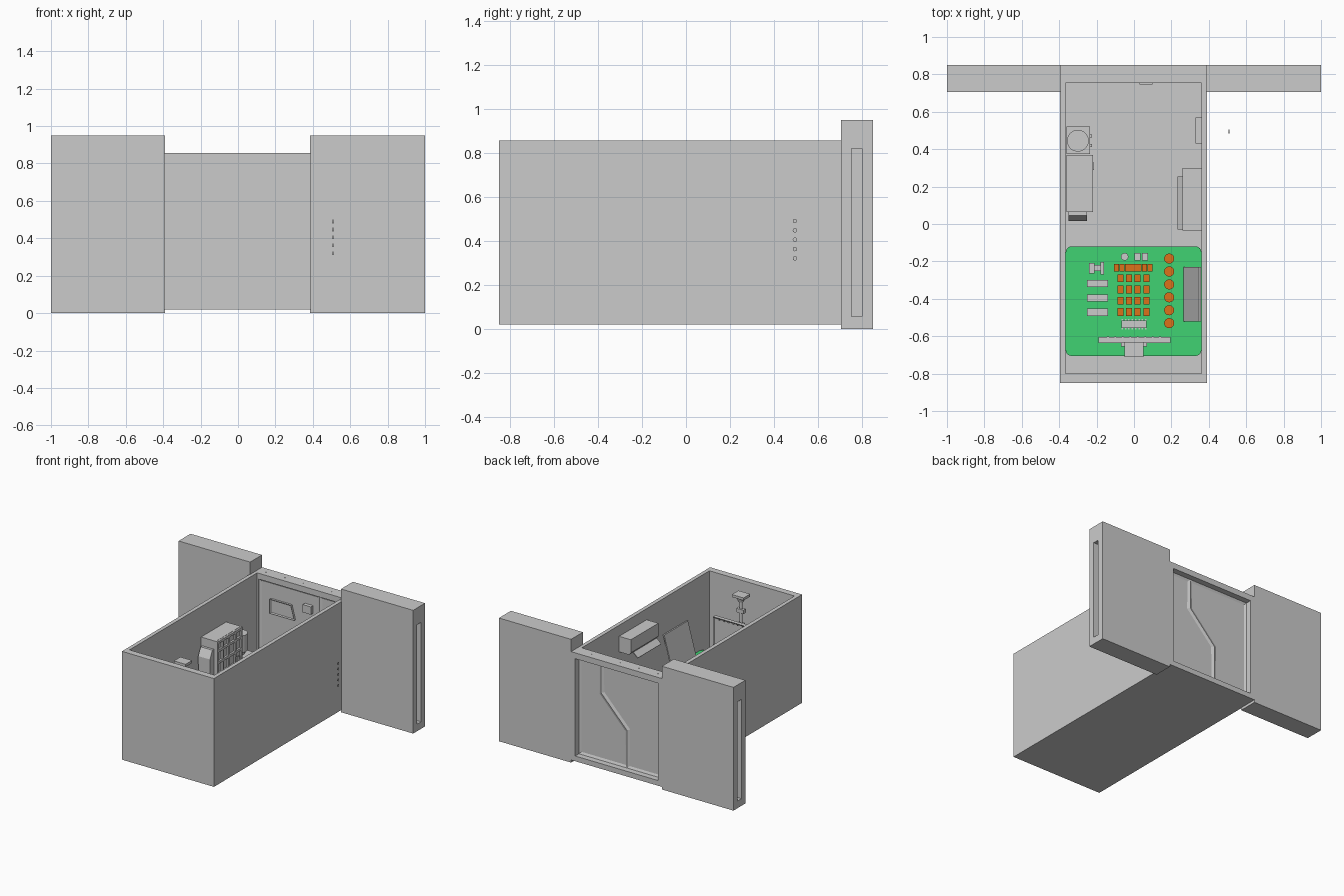
import bpy, bmesh, math
from mathutils import Vector


def material(name, rgb):
    m = bpy.data.materials.new(name)
    m.diffuse_color = (*rgb, 1)
    return m


GREEN = material("green", (0.05, 0.65, 0.17))
ORANGE = material("orange", (0.72, 0.17, 0.01))


def finish(name, bm, mat=None):
    bmesh.ops.recalc_face_normals(bm, faces=bm.faces)
    me = bpy.data.meshes.new(name)
    bm.to_mesh(me)
    bm.free()
    ob = bpy.data.objects.new(name, me)
    bpy.context.collection.objects.link(ob)
    if mat:
        me.materials.append(mat)
    return ob


def box(name, x0, x1, y0, y1, z0, z1, mat=None):
    bm = bmesh.new()
    bmesh.ops.create_cube(bm, size=1)
    for v in bm.verts:
        v.co = ((x0 + x1) / 2 + v.co.x * (x1 - x0), (y0 + y1) / 2 + v.co.y * (y1 - y0),
                (z0 + z1) / 2 + v.co.z * (z1 - z0))
    return finish(name, bm, mat)


def prism(name, pts, offset, mat=None, inset=0):
    """Extrude a planar outline; optionally sink a panel into both big faces."""
    bm = bmesh.new()
    face = bm.faces.new([bm.verts.new(p) for p in pts])
    ext = bmesh.ops.extrude_face_region(bm, geom=[face], use_keep_orig=True)
    new = [e for e in ext["geom"] if isinstance(e, bmesh.types.BMVert)]
    bmesh.ops.translate(bm, verts=new, vec=Vector(offset))
    bmesh.ops.recalc_face_normals(bm, faces=bm.faces)
    if inset:
        axis = Vector(offset).normalized()
        caps = [f for f in bm.faces if abs(f.normal.dot(axis)) > 0.99]
        bmesh.ops.inset_individual(bm, faces=caps, thickness=inset, depth=-0.008)
    return finish(name, bm, mat)


def cylinder(name, loc, r, h, mat=None, axis="Z", r2=None, sides=32):
    bm = bmesh.new()
    bmesh.ops.create_cone(bm, cap_ends=True, segments=sides, radius1=r,
                          radius2=r if r2 is None else r2, depth=h)
    ob = finish(name, bm, mat)
    ob.location = loc
    if axis == "X":
        ob.rotation_euler.y = math.pi / 2
    bpy.context.view_layer.objects.active = ob
    ob.select_set(True)
    bpy.ops.object.shade_smooth_by_angle()
    ob.select_set(False)
    return ob


def cut(ob, *bounds):
    cutter = box(ob.name + "_cutter", *bounds)
    cutter.hide_render = True
    cutter.hide_set(True)
    mod = ob.modifiers.new("cut", "BOOLEAN")
    mod.operation, mod.object, mod.solver = "DIFFERENCE", cutter, "EXACT"


# Open-topped room with doorway in the back wall
room = box("room_shell", -0.395, 0.39, -0.85, 0.85, 0.02, 0.855)
cut(room, -0.365, 0.36, -0.80, 0.755, 0.045, 1.0)
cut(room, -0.355, 0.35, 0.70, 0.95, 0.06, 0.81)

# Door pockets on both sides
for side, x0, x1 in (("left", -1.0, -0.39), ("right", 0.385, 1.0)):
    pocket = box(side + "_door_pocket", x0, x1, 0.705, 0.85, 0, 0.95)
    if side == "left":
        cut(pocket, -1.1, -0.41, 0.752, 0.80, 0.055, 0.82)
    else:
        cut(pocket, 0.41, 1.1, 0.752, 0.80, 0.055, 0.82)

# Two sliding leaves meeting along a slanted seam
seam = [(0.16, 0.81), (0.16, 0.58), (-0.06, 0.35), (-0.06, 0.06)]
for side, xe in (("left", -0.355), ("right", 0.35)):
    outline = seam + [(xe, 0.06), (xe, 0.81)]
    prism(side + "_door_leaf", [(x, 0.765, z) for x, z in outline], (0, 0.04, 0), inset=0.024)

# Inner window, latch and lintel lamps
prism("door_window", [(-0.26, 0.757, 0.57), (-0.05, 0.757, 0.57), (-0.08, 0.757, 0.68),
                      (-0.26, 0.757, 0.68)], (0, 0.02, 0), inset=0.01)
prism("door_window_small", [(0.2, 0.757, 0.57), (0.31, 0.757, 0.57), (0.31, 0.757, 0.68),
                            (0.2, 0.757, 0.68)], (0, 0.02, 0), inset=0.01)
box("door_latch", 0.03, 0.10, 0.745, 0.78, 0.66, 0.72)
for i in range(9):
    cylinder("lintel_lamp", (-0.32 + i * 0.08, 0.80, 0.855), 0.004, 0.003, sides=10)

# Wall control panel and its separate buttons
box("control_panel", 0.33, 0.36, 0.43, 0.57, 0.28, 0.53)
for i in range(5):
    cylinder("panel_button", (0.508, 0.495, 0.32 + i * 0.0425), 0.010, 0.004, axis="X", sides=16)

# Wall air unit with lowered flap
prism("air_unit", [(0.36, -0.035, 0.65), (0.275, -0.035, 0.65), (0.26, -0.035, 0.67),
                   (0.26, -0.035, 0.77), (0.36, -0.035, 0.77)], (0, 0.335, 0))
prism("air_unit_flap", [(0.27, -0.03, 0.655), (0.232, -0.03, 0.62), (0.235, -0.03, 0.615),
                        (0.275, -0.03, 0.65)], (0, 0.285, 0))

# Snack cabinet: body, glazed front made of bars, handle
box("cabinet_body", -0.36, -0.235, 0.065, 0.37, 0.045, 0.625)
for z in (0.06, 0.18, 0.27, 0.36, 0.45, 0.54, 0.605):
    box("cabinet_shelf_bar", -0.24, -0.22, 0.065, 0.37, z, z + 0.018)
for y in (0.065, 0.13, 0.20, 0.28, 0.352):
    box("cabinet_post", -0.24, -0.221, y, y + 0.018, 0.05, 0.625)
box("cabinet_keypad", -0.235, -0.222, 0.29, 0.36, 0.06, 0.28)
box("cabinet_handle", -0.222, -0.213, 0.29, 0.33, 0.30, 0.42)

# Waste bin with sloping top
prism("waste_bin", [(-0.35, 0.065, 0.045), (-0.35, 0.02, 0.045), (-0.35, 0.015, 0.50),
                    (-0.35, 0.045, 0.56), (-0.35, 0.065, 0.56)], (0.10, 0, 0))

# Water dispenser
box("dispenser_body", -0.362, -0.235, 0.375, 0.52, 0.045, 0.37)
cylinder("dispenser_neck", (-0.3, 0.445, 0.385), 0.03, 0.05, r2=0.057)
cylinder("dispenser_bottle", (-0.3, 0.445, 0.465), 0.058, 0.13)
for y in (0.42, 0.47):
    box("dispenser_tap", -0.235, -0.225, y - 0.008, y + 0.008, 0.29, 0.31)

# Green worktop with rounded corners, on legs
T = 0.285
pts = []
for cx, cy, a0 in ((0.33, -0.15, 0), (-0.335, -0.15, 90), (-0.335, -0.675, 180), (0.33, -0.675, 270)):
    for k in range(7):
        a = math.radians(a0 + k * 15)
        pts.append((cx + 0.03 * math.cos(a), cy + 0.03 * math.sin(a), T - 0.02))
prism("worktop", pts, (0, 0, 0.02), GREEN)
for x in (-0.32, 0.315):
    for y in (-0.66, -0.17):
        box("worktop_leg", x - 0.015, x + 0.015, y - 0.015, y + 0.015, 0.045, T - 0.01)

# Orange keys and dials
for i in range(7):
    box("top_row_key", -0.108 + i * 0.03, -0.082 + i * 0.03 + 0.002, -0.255, -0.213, T, T + 0.015, ORANGE)
for x in (-0.073, -0.026, 0.02, 0.066):
    for y in (-0.29, -0.35, -0.41, -0.47):
        box("grid_key", x - 0.016, x + 0.016, y - 0.021, y + 0.021, T, T + 0.015, ORANGE)
for i in range(6):
    cylinder("dial", (0.188, -0.185 - i * 0.069, T + 0.01), 0.027, 0.02, ORANGE, sides=20)

# Grey fittings on the worktop
for y in (-0.318, -0.395, -0.472):
    box("slider_block", -0.25, -0.14, y - 0.019, y + 0.019, T, T + 0.025)
box("switch_base", -0.24, -0.21, -0.265, -0.208, T, T + 0.03)
box("switch_bridge", -0.21, -0.18, -0.25, -0.22, T, T + 0.02)
box("switch_head", -0.18, -0.16, -0.27, -0.203, T, T + 0.03)
box("chip_body", -0.068, 0.068, -0.555, -0.515, T, T + 0.025)
for i in range(8):
    x = -0.063 + i * 0.018
    box("chip_pin", x - 0.004, x + 0.004, -0.563, -0.507, T, T + 0.008)
cylinder("round_knob", (-0.05, -0.175, T + 0.012), 0.02, 0.024)
for x in (0.018, 0.058):
    box("toggle", x - 0.016, x + 0.016, -0.195, -0.155, T, T + 0.02)

# Board leaning on the right wall
prism("leaning_board", [(0.265, -0.52, T), (0.275, -0.52, T), (0.357, -0.52, 0.58),
                        (0.347, -0.52, 0.58)], (0, 0.29, 0))

# Hanging screen: plate, arm, frame, vents
prism("screen_panel", [(x, -0.635, z) for x, z in ((-0.19, 0.40), (0.195, 0.40), (0.195, 0.62),
                       (-0.19, 0.62))], (0, 0.03, 0), inset=0.015)
box("screen_back", -0.07, 0.07, -0.655, -0.63, 0.45, 0.58)
for i in range(8):
    box("screen_vent", -0.145 + i * 0.04, -0.135 + i * 0.04, -0.606, -0.601, 0.607, 0.613)
box("ceiling_plate", -0.05, 0.05, -0.71, -0.63, 0.80, 0.82)
cylinder("hanger_collar", (0, -0.67, 0.785), 0.02, 0.04, r2=0.032, sides=16)
cylinder("hanger_pole", (0, -0.67, 0.68), 0.012, 0.22, sides=16)
box("hanger_joint", -0.03, 0.03, -0.685, -0.655, 0.68, 0.71)
box("hanger_arm", -0.025, 0.025, -0.685, -0.64, 0.50, 0.60)
